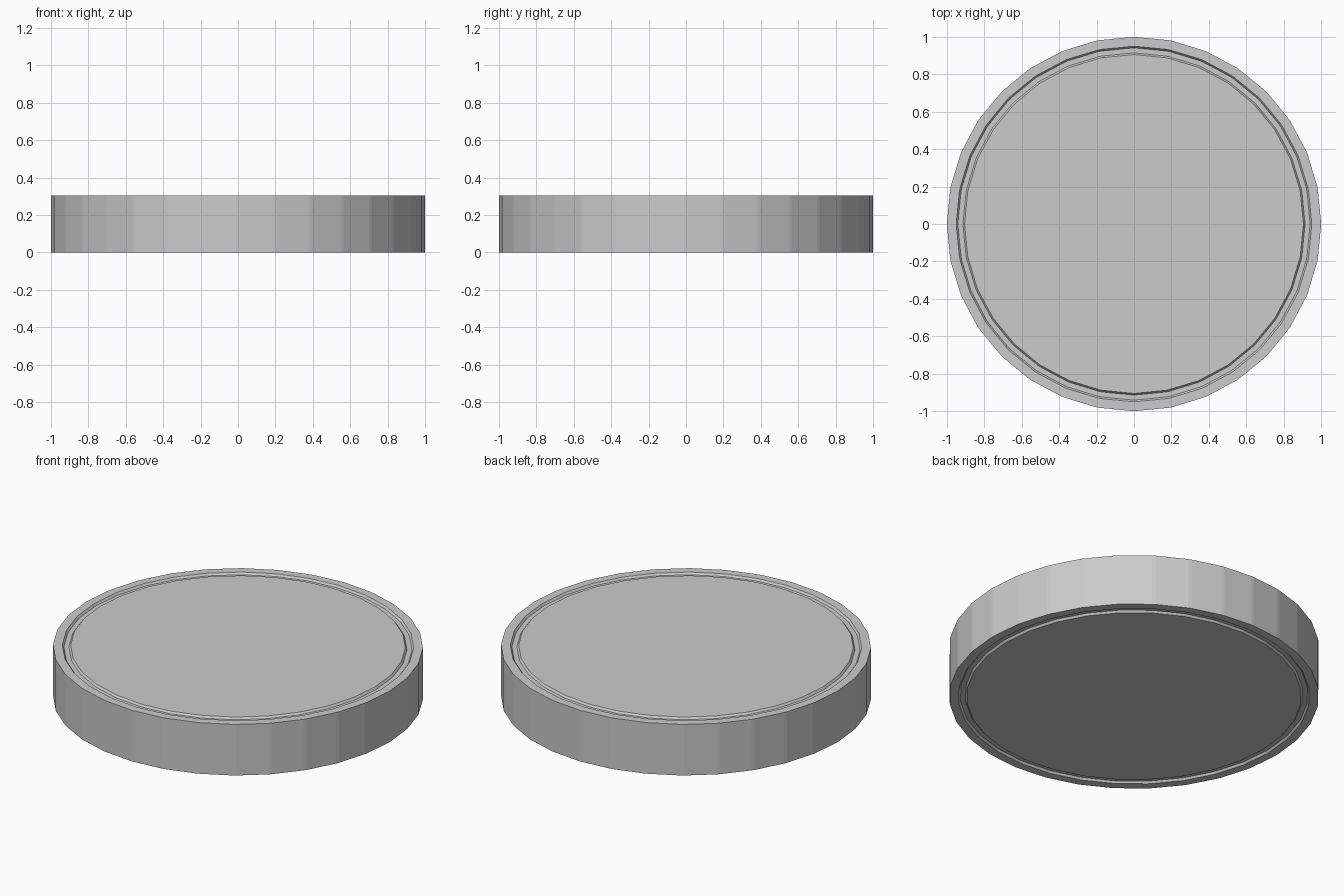
import bpy, bmesh
from math import cos, sin, pi

if "Cube" in bpy.data.objects:
    bpy.data.objects.remove(bpy.data.objects["Cube"])

SIDES = 32
HEIGHT = 0.305
BEVEL = 0.05        # half angle share of the narrow strip at each corner
DEPTH = 0.012       # groove depth


def lathe(name, profile):
    """Spin a closed (radius, z) profile round a polygon with narrow bevelled corners."""
    step = 2 * pi / SIDES
    angles = [i * step + s * BEVEL * step for i in range(SIDES) for s in (-1, 1)]
    bm = bmesh.new()
    rings = [[bm.verts.new((r * cos(a), r * sin(a), z)) for a in angles]
             for r, z in profile]
    n = len(angles)
    for low, high in zip(rings, rings[1:]):
        for i in range(n):
            j = (i + 1) % n
            bm.faces.new((low[i], low[j], high[j], high[i]))
    # flat central faces
    bm.faces.new(rings[0])
    bm.faces.new(rings[-1])
    bmesh.ops.recalc_face_normals(bm, faces=bm.faces)
    mesh = bpy.data.meshes.new(name)
    bm.to_mesh(mesh)
    bm.free()
    obj = bpy.data.objects.new(name, mesh)
    bpy.context.collection.objects.link(obj)
    return obj


# Underside profile: centre plate, shallow ring groove, outer rim
lower = [(0.905, 0), (0.914, DEPTH), (0.941, DEPTH), (0.95, 0), (1.0, 0)]
# The top repeats it mirrored
upper = [(r, HEIGHT - z) for r, z in reversed(lower)]
lathe("grooved_disc", lower + upper)
